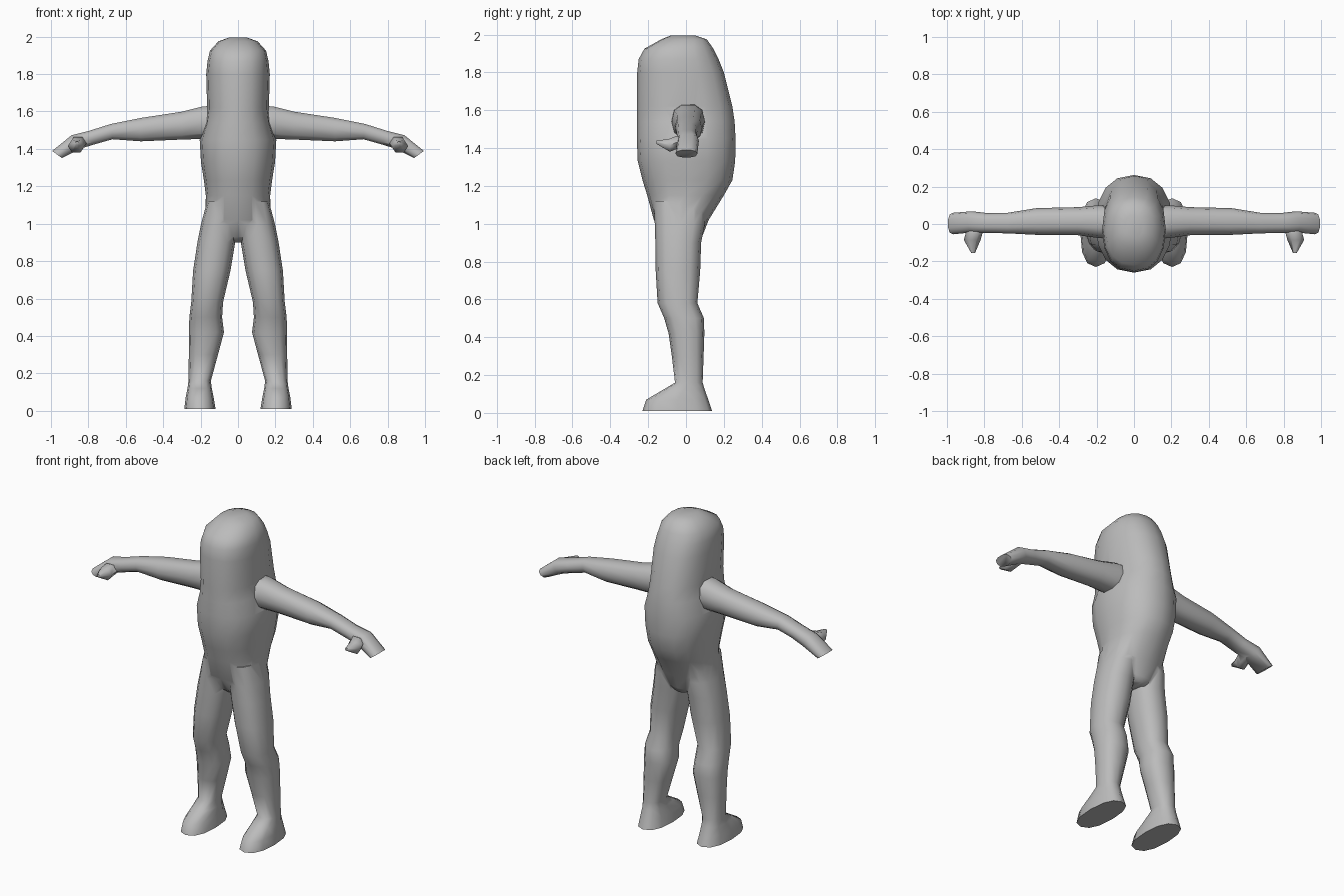
import bpy, bmesh, math

if "Cube" in bpy.data.objects:
    bpy.data.objects.remove(bpy.data.objects["Cube"])

grey = bpy.data.materials.new("plain grey")
grey.diffuse_color = (0.5, 0.5, 0.5, 1)
grey.use_nodes = True
grey.node_tree.nodes["Principled BSDF"].inputs["Base Color"].default_value = grey.diffuse_color


def oval(u0, u1, v0, v1, sides, power):
    """Points of a squarish oval that fills the given rectangle."""
    pts = []
    for i in range(sides):
        a = 2 * math.pi * i / sides
        c, s = math.cos(a), math.sin(a)
        c = math.copysign(abs(c) ** (2 / power), c)
        s = math.copysign(abs(s) ** (2 / power), s)
        pts.append(((u0 + u1) / 2 + c * (u1 - u0) / 2,
                    (v0 + v1) / 2 + s * (v1 - v0) / 2))
    return pts


def loft(name, rings):
    """Closed skin through a list of point rings."""
    bm = bmesh.new()
    loops = [[bm.verts.new(p) for p in ring] for ring in rings]
    for a, b in zip(loops, loops[1:]):
        for i in range(len(a)):
            j = (i + 1) % len(a)
            bm.faces.new((a[i], a[j], b[j], b[i]))
    bm.faces.new(loops[0][::-1])
    bm.faces.new(loops[-1])
    bmesh.ops.recalc_face_normals(bm, faces=bm.faces)
    mesh = bpy.data.meshes.new(name)
    bm.to_mesh(mesh)
    bm.free()
    mesh.materials.append(grey)
    obj = bpy.data.objects.new(name, mesh)
    bpy.context.collection.objects.link(obj)
    return obj


def upright(rows, sides, power, side=1):
    """Rings stacked along z: z, x0, x1, y front, y back."""
    return [[(side * x, y, r[0]) for x, y in oval(*r[1:], sides, power)] for r in rows]


def sideways(rows, sides, power, side):
    """Rings along x: x at top, x at bottom, y0, y1, z0, z1."""
    out = []
    for xt, xb, y0, y1, z0, z1 in rows:
        out.append([(side * (xb + (xt - xb) * (z - z0) / (z1 - z0)), y, z)
                    for y, z in oval(y0, y1, z0, z1, sides, power)])
    return out


# Head and torso: z, half width, front y, back y
trunk = [(0.90, 0.05, -0.08, 0.07), (0.93, 0.12, -0.12, 0.085), (1.02, 0.175, -0.17, 0.12),
         (1.15, 0.172, -0.205, 0.20), (1.23, 0.182, -0.23, 0.245), (1.33, 0.198, -0.255, 0.26),
         (1.45, 0.205, -0.26, 0.262), (1.54, 0.175, -0.26, 0.257), (1.62, 0.165, -0.26, 0.245),
         (1.80, 0.17, -0.258, 0.20), (1.87, 0.163, -0.25, 0.172), (1.925, 0.15, -0.22, 0.145),
         (1.975, 0.105, -0.13, 0.11), (1.995, 0.05, -0.08, 0.05)]
body = loft("body", upright([(z, -w, w, f, b) for z, w, f, b in trunk], 16, 2.3))

# Leg and foot
leg = [(1.12, 0.02, 0.165, -0.17, 0.10), (1.0, 0.005, 0.197, -0.165, 0.10),
       (0.90, 0.015, 0.217, -0.162, 0.08), (0.75, 0.04, 0.24, -0.16, 0.075),
       (0.58, 0.08, 0.25, -0.15, 0.06), (0.50, 0.085, 0.26, -0.115, 0.095),
       (0.42, 0.075, 0.263, -0.092, 0.097), (0.30, 0.107, 0.263, -0.075, 0.093),
       (0.16, 0.145, 0.265, -0.058, 0.088), (0.12, 0.14, 0.27, -0.125, 0.10),
       (0.07, 0.13, 0.28, -0.21, 0.118), (0.01, 0.12, 0.287, -0.23, 0.138)]

# Arm with flattened hand
arm = [(0.08, 0.08, -0.08, 0.10, 1.44, 1.64), (0.19, 0.19, -0.075, 0.10, 1.45, 1.63),
       (0.30, 0.30, -0.06, 0.09, 1.447, 1.602), (0.52, 0.52, -0.058, 0.085, 1.438, 1.568),
       (0.68, 0.67, -0.05, 0.06, 1.45, 1.535), (0.80, 0.76, -0.048, 0.058, 1.425, 1.497),
       (0.89, 0.84, -0.045, 0.068, 1.40, 1.475), (0.995, 0.94, -0.055, 0.06, 1.35, 1.39)]


def thumb(side):
    """Stubby thumb running forward from the hand: y, x0, x1, z0, z1."""
    rows = [(0.0, 0.81, 0.89, 1.40, 1.45), (-0.05, 0.81, 0.90, 1.39, 1.47),
            (-0.085, 0.82, 0.91, 1.375, 1.455), (-0.155, 0.85, 0.87, 1.42, 1.44)]
    return loft("thumb", [[(side * x, r[0], z) for x, z in oval(*r[1:], 6, 2)] for r in rows])


limbs = []
for side in (-1, 1):
    limbs.append(loft("leg", upright(leg, 12, 2.4, side)))
    limbs.append(loft("arm", sideways(arm, 10, 2.5, side)))
    limbs.append(thumb(side))

# Fuse the limbs into one continuous skin
bpy.context.view_layer.objects.active = body
body.select_set(True)
for limb in limbs:
    mod = body.modifiers.new("fuse", 'BOOLEAN')
    mod.operation = 'UNION'
    mod.solver = 'EXACT'
    mod.object = limb
    bpy.ops.object.modifier_apply(modifier=mod.name)
    bpy.data.objects.remove(limb)
bpy.ops.object.shade_smooth_by_angle(angle=math.radians(65))
